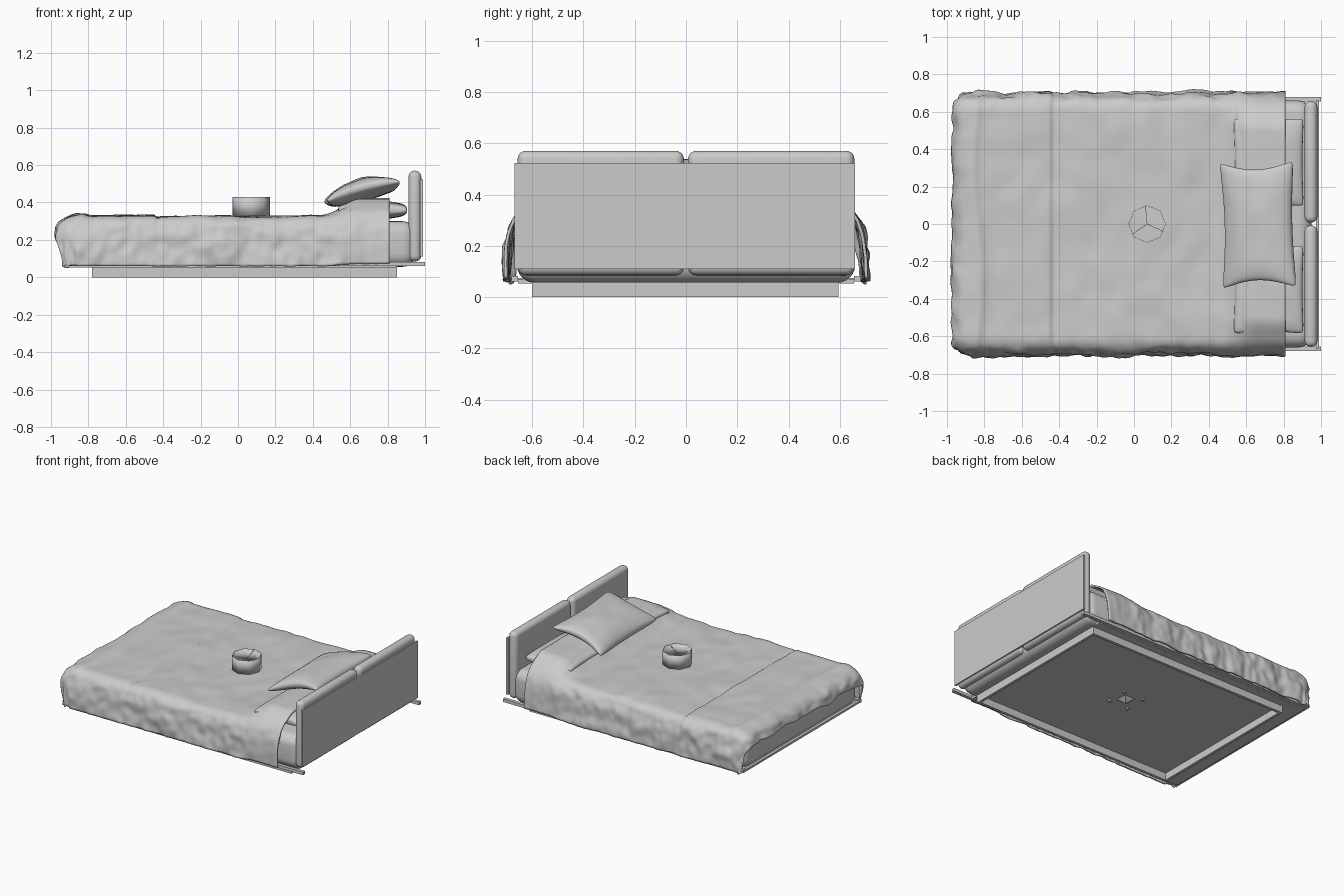
import bpy, bmesh, math
from mathutils import Vector, Matrix, noise

if "Cube" in bpy.data.objects:
    bpy.data.objects.remove(bpy.data.objects["Cube"])


def finish(name, bm, angle=None):
    me = bpy.data.meshes.new(name)
    bm.to_mesh(me)
    bm.free()
    ob = bpy.data.objects.new(name, me)
    bpy.context.collection.objects.link(ob)
    if angle:
        bpy.ops.object.select_all(action='DESELECT')
        ob.select_set(True)
        bpy.context.view_layer.objects.active = ob
        bpy.ops.object.shade_smooth_by_angle(angle=math.radians(angle))
    return ob


def box(name, lo, hi, bevel=0, seg=5):
    bm = bmesh.new()
    bmesh.ops.create_cube(bm, size=1)
    for v in bm.verts:
        v.co = Vector([(l + h) / 2 + c * (h - l) for l, h, c in zip(lo, hi, v.co)])
    if bevel:
        bmesh.ops.bevel(bm, geom=bm.edges[:], offset=bevel, segments=seg,
                        profile=0.5, affect='EDGES')
    return finish(name, bm, 40 if bevel else None)


def add_grid(bm, nu, nv, f, flip=False):
    g = [[bm.verts.new(f(-1 + 2 * i / nu, -1 + 2 * j / nv)) for j in range(nv + 1)]
         for i in range(nu + 1)]
    for i in range(nu):
        for j in range(nv):
            q = [g[i][j], g[i + 1][j], g[i + 1][j + 1], g[i][j + 1]]
            bm.faces.new(q[::-1] if flip else q)


def pillow(name, centre, a, b, thick, pinch, bend, rot, full):
    """Stuffed cushion with drawn-out rounded corners, two skins welded at the rim."""
    m = Matrix.Translation(centre) @ rot
    bm = bmesh.new()
    for side in (1, -1):
        def f(u, v):
            u, v = math.sin(u * math.pi / 2), math.sin(v * math.pi / 2)
            h = thick * max(0, (1 - u * u) * (1 - v * v)) ** full
            n = 0.012 * noise.noise(Vector((u * 1.7, v * 1.7, side * 3 + a)))
            h += n * (1 - u * u) * (1 - v * v)
            soft = 1 - 0.05 * (u * v) ** 8
            return m @ Vector((a * u * soft * (1 - pinch * (1 - v * v)),
                               b * v * soft * (1 - pinch * 1.3 * (1 - u * u)),
                               side * h - bend * u * u + bend * 0.5 * v * v))
        add_grid(bm, 28, 36, f, side < 0)
    bmesh.ops.remove_doubles(bm, verts=bm.verts, dist=1e-5)
    return finish(name, bm, 80)


def sstep(x, a, b):
    t = min(1, max(0, (x - a) / (b - a)))
    return t * t * (3 - 2 * t)


# Plinth: open frame of four thin walls
box("plinth_front", (-0.78, -0.60, 0), (0.85, -0.58, 0.055))
box("plinth_back", (-0.78, 0.575, 0), (0.85, 0.595, 0.055))
box("plinth_foot", (-0.78, -0.58, 0), (-0.76, 0.575, 0.055))
box("plinth_head", (0.83, -0.58, 0), (0.85, 0.575, 0.055))

# Platform deck and side rails that run past the headboard
box("deck", (-0.92, -0.655, 0.052), (0.85, 0.655, 0.07))
for s, n in ((-1, "front"), (1, "back")):
    box("side_rail_" + n, (-0.94, min(s * 0.655, s * 0.68), 0.06),
        (1.0, max(s * 0.655, s * 0.68), 0.082))
box("foot_rail", (-0.94, -0.655, 0.06), (-0.92, 0.655, 0.075))

# Mattress
box("mattress", (-0.935, -0.66, 0.056), (0.95, 0.66, 0.30), 0.07, 6)

# Headboard: back panel and two padded cushions
box("headboard_panel", (0.974, -0.668, 0.11), (0.988, 0.66, 0.523))
for s, n in ((-1, "front"), (1, "back")):
    box("headboard_pad_" + n, (0.912, min(s * 0.008, s * 0.657), 0.085),
        (0.98, max(s * 0.008, s * 0.657), 0.57), 0.032, 5)

# Two sleeping pillows under the blanket edge
for y, n in ((0.33, "back"), (-0.35, "front")):
    pillow("sleeping_pillow_" + n, (0.72, y, 0.36), 0.19, 0.24, 0.05, 0.05, 0.0,
           Matrix.Identity(4), 0.28)


# Blanket: a cloth grid laid over the top and hung over three sides
def drape(u, v):
    t = v * 0.925
    x0 = 0.81
    foot_len = 0.145 - 0.02 * v + 0.03 * noise.noise(Vector((t * 6, 3, 1)))
    foot_len += 0.05 * sstep(abs(t), 0.6, 0.9)
    s = x0 - (u + 1) / 2 * (x0 + 0.86 + foot_len)
    a, b = max(0, abs(t) - 0.60), max(0, -0.86 - s)
    d = math.hypot(a, b)
    r = 0.06
    out = 1 - math.exp(-d / r)
    drop = d - r * out
    w = min(1, d / 0.1)
    # broad waves, small wrinkles and hanging folds
    n = 0.010 * noise.noise(Vector((s * 3, t * 3, 0))) \
        + 0.006 * noise.noise(Vector((s * 9, t * 7, 5)))
    n += w * (0.016 * noise.noise(Vector((s * 8, t * 8, 9)))
              + 0.010 * noise.noise(Vector((s * 18, t * 14, 4))))
    n *= 1 - 0.5 * sstep(s, 0.5, 0.65)
    # stitched pleats and the turned-down top
    flat = 1 - 0.7 * w
    n += flat * 0.006 * sstep(-s, 0.43, 0.445)
    n -= flat * 0.008 * math.exp(-((s + 0.43) / 0.012) ** 2)
    n += flat * 0.010 * math.exp(-((s + 0.84 + 0.02 * math.sin(t * 5)) / 0.025) ** 2)
    n += flat * 0.008 * sstep(s, 0.54, 0.56)
    rise = 0.088 * sstep(s, 0.42, 0.66) * (1 - 0.85 * sstep(abs(t), 0.5, 0.68))
    dx, dy = (b / d, a / d) if d > 0 else (0, 0)
    x = min(s, 0.81) if b == 0 else -0.86
    x -= dx * (0.125 * out + w * n)
    y = math.copysign(min(abs(t), 0.60) + dy * (0.098 * out + w * n + 0.03 * drop), t)
    z = 0.325 - drop + rise + (1 - w * 0.8) * n
    low = 0.058 + 0.015 * noise.noise(Vector((s * 7, t * 3, 2)))
    return Vector((x, y, max(z, low)))


bm = bmesh.new()
add_grid(bm, 150, 130, drape, True)
blanket = finish("blanket", bm, 80)
mod = blanket.modifiers.new("thickness", 'SOLIDIFY')
mod.thickness = 0.012
mod.offset = -1

# Loose throw cushion leaning on the pillows
pillow("throw_cushion", (0.66, -0.005, 0.468), 0.208, 0.345, 0.06, 0.11, 0.022,
       Matrix.Rotation(math.radians(-15), 4, 'Y') @ Matrix.Rotation(math.radians(1.5), 4, 'Z'), 0.38)

# Eight-sided open drum shade with three thin spokes
cx = 0.07
bm = bmesh.new()
bmesh.ops.create_cone(bm, cap_ends=False, segments=8, radius1=0.1, radius2=0.1,
                      depth=0.10, matrix=Matrix.Translation((cx, 0, 0.38)))
shade = finish("drum_shade", bm, 60)
mod = shade.modifiers.new("thickness", 'SOLIDIFY')
mod.thickness = 0.002
for i, ang in enumerate((95, 215, 335)):
    p = Vector((cx, 0, 0.40))
    q = Vector((cx + 0.097 * math.cos(math.radians(ang)),
                0.097 * math.sin(math.radians(ang)), 0.425))
    bm = bmesh.new()
    m = Matrix.Translation((p + q) / 2) @ (q - p).to_track_quat('Z', 'Y').to_matrix().to_4x4()
    bmesh.ops.create_cone(bm, cap_ends=True, segments=6, radius1=0.0015, radius2=0.0015,
                          depth=(q - p).length, matrix=m)
    finish("shade_spoke_%d" % (i + 1), bm)

# Small fitting under the deck: a pointed boss and four studs
bm = bmesh.new()
bmesh.ops.create_cone(bm, cap_ends=True, segments=4, radius1=0.008, radius2=0.06, depth=0.03,
                      matrix=Matrix.Translation((cx, 0, 0.038)) @ Matrix.Rotation(math.pi / 4, 4, 'Z'))
finish("underside_boss", bm)
for i in range(4):
    a = math.pi / 4 + i * math.pi / 2
    bm = bmesh.new()
    bmesh.ops.create_cone(bm, cap_ends=True, segments=8, radius1=0.01, radius2=0.01, depth=0.02,
                          matrix=Matrix.Translation((cx + 0.11 * math.cos(a), 0.11 * math.sin(a), 0.045)))
    finish("underside_stud_%d" % (i + 1), bm, 40)
